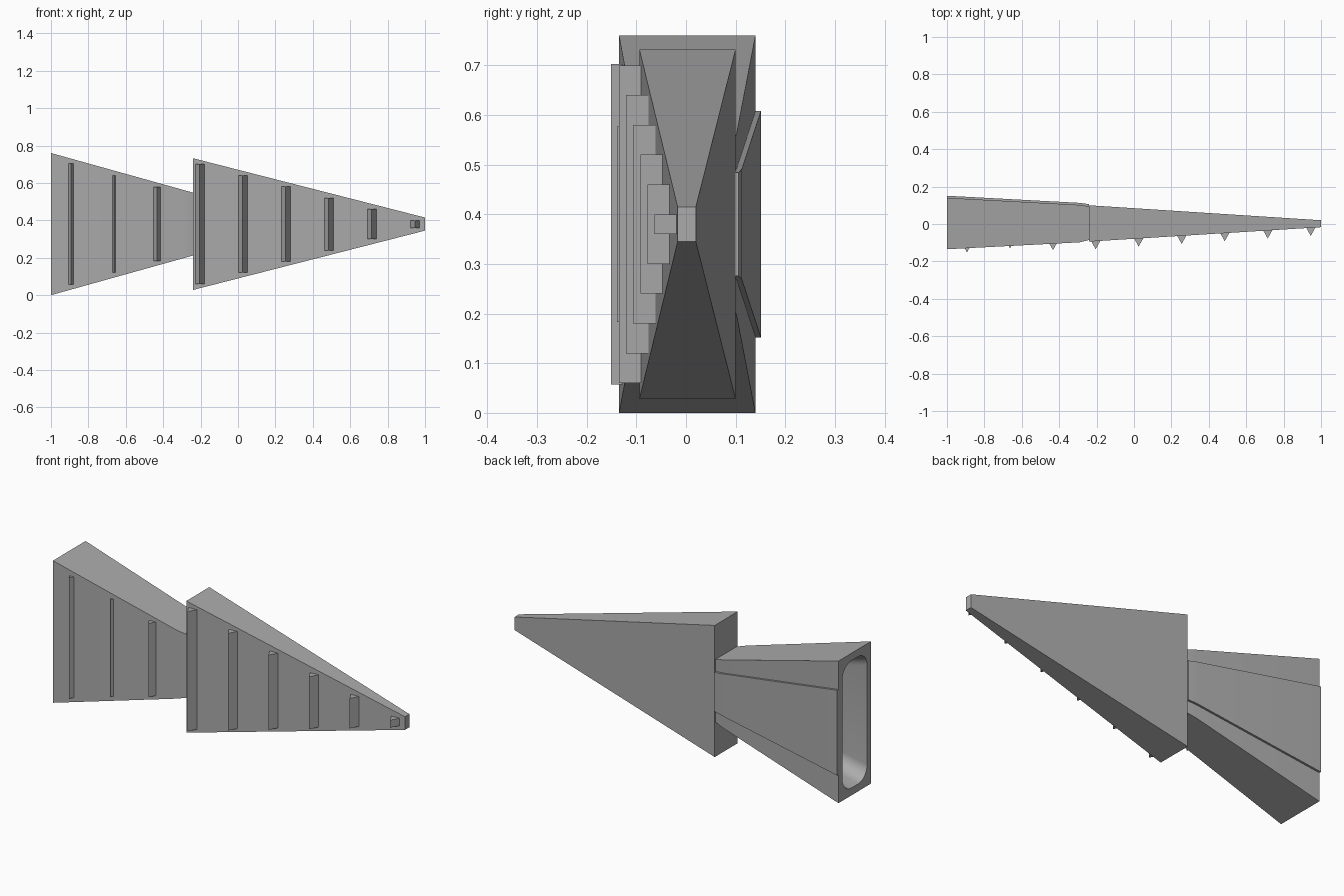
import bpy, bmesh, math

cube = bpy.data.objects.get("Cube")
if cube:
    bpy.data.objects.remove(cube, do_unlink=True)

grey = bpy.data.materials.new("mid grey")
grey.use_nodes = True
colour = (0.41, 0.41, 0.41, 1)
grey.diffuse_color = colour
grey.node_tree.nodes["Principled BSDF"].inputs["Base Color"].default_value = colour

MID = 0.38  # height of the long axis


def finish(bm, name, smooth=False):
    bmesh.ops.recalc_face_normals(bm, faces=bm.faces)
    mesh = bpy.data.meshes.new(name)
    bm.to_mesh(mesh)
    bm.free()
    mesh.materials.append(grey)
    obj = bpy.data.objects.new(name, mesh)
    bpy.context.collection.objects.link(obj)
    if smooth:
        bpy.ops.object.select_all(action='DESELECT')
        obj.select_set(True)
        bpy.context.view_layer.objects.active = obj
        bpy.ops.object.shade_smooth_by_angle(angle=math.radians(30))
    return obj


def box_ring(bm, x, y0, y1, half):
    corners = ((y1, half), (y0, half), (y0, -half), (y1, -half))
    return [bm.verts.new((x, y, MID + z)) for y, z in corners]


def round_ring(bm, x, y0, y1, half, radius, steps=8):
    """Rounded rectangle, returned as one arc per corner."""
    cy, hy = (y0 + y1) / 2, (y1 - y0) / 2
    arcs = []
    for k, (sy, sz) in enumerate(((1, 1), (-1, 1), (-1, -1), (1, -1))):
        arc = []
        for i in range(steps + 1):
            a = math.pi / 2 * (k + i / steps)
            arc.append(bm.verts.new((x, cy + sy * (hy - radius) + radius * math.cos(a),
                                     MID + sz * (half - radius) + radius * math.sin(a))))
        arcs.append(arc)
    return arcs


def skin(bm, rings):
    for a, b in zip(rings, rings[1:]):
        n = len(a)
        for i in range(n):
            j = (i + 1) % n
            bm.faces.new((a[i], a[j], b[j], b[i]))


def loft(name, sections, smooth=False):
    bm = bmesh.new()
    rings = [box_ring(bm, *s) for s in sections]
    skin(bm, rings)
    bm.faces.new(rings[0])
    bm.faces.new(rings[-1])
    return finish(bm, name, smooth)


# Tapered socket with a rounded bore in its wide end
bm = bmesh.new()
outer = [box_ring(bm, *s) for s in ((-1, -0.135, 0.14, 0.38),
                                    (-0.29, -0.098, 0.102, 0.182),
                                    (-0.24, -0.085, 0.094, 0.168))]
skin(bm, outer)
bm.faces.new(outer[-1])
mouth = round_ring(bm, -1, -0.102, 0.107, 0.34, 0.075)
deep = round_ring(bm, -0.28, -0.07, 0.075, 0.145, 0.05)
flat_mouth, flat_deep = sum(mouth, []), sum(deep, [])
skin(bm, [flat_mouth, flat_deep])
bm.faces.new(flat_deep)
for k in range(4):
    arc, nxt = mouth[k], (k + 1) % 4
    for p, q in zip(arc, arc[1:]):
        bm.faces.new((outer[0][k], p, q))
    bm.faces.new((outer[0][k], arc[-1], mouth[nxt][0], outer[0][nxt]))
finish(bm, "socket", True)

# Raised panel on the back of the socket
loft("back_panel", ((-1, 0.13, 0.151, 0.228),
                    (-0.29, 0.09, 0.113, 0.112),
                    (-0.24, 0.085, 0.106, 0.104)), True)

# Pointed main wedge
loft("wedge", ((-0.24, -0.094, 0.1, 0.352), (1, -0.017, 0.02, 0.035)))


# Triangular ribs across the front
def rib(name, x, half, surface, depth):
    bm = bmesh.new()
    sink = 0.006
    w = (depth + sink) * 0.56
    ends = []
    for z in (MID - half, MID + half):
        ends.append([bm.verts.new((x + dx, y, z)) for dx, y in
                     ((-w, surface + sink), (0, surface - depth), (w, surface + sink))])
    skin(bm, ends)
    for end in ends:
        bm.faces.new(end)
    finish(bm, name)


STEP = 0.23
for i in range(6):
    x = -0.205 + i * STEP
    rib(f"wedge_rib_{i + 1}", x, 0.32 - i * 0.06, -0.094 + 0.0621 * (x + 0.24), 0.043)
for i, depth in enumerate((0.022, 0.013, 0.034)):
    x = -0.893 + i * STEP
    rib(f"socket_rib_{i + 1}", x, 0.323 - i * 0.063, -0.135 + 0.0521 * (x + 1), depth)
